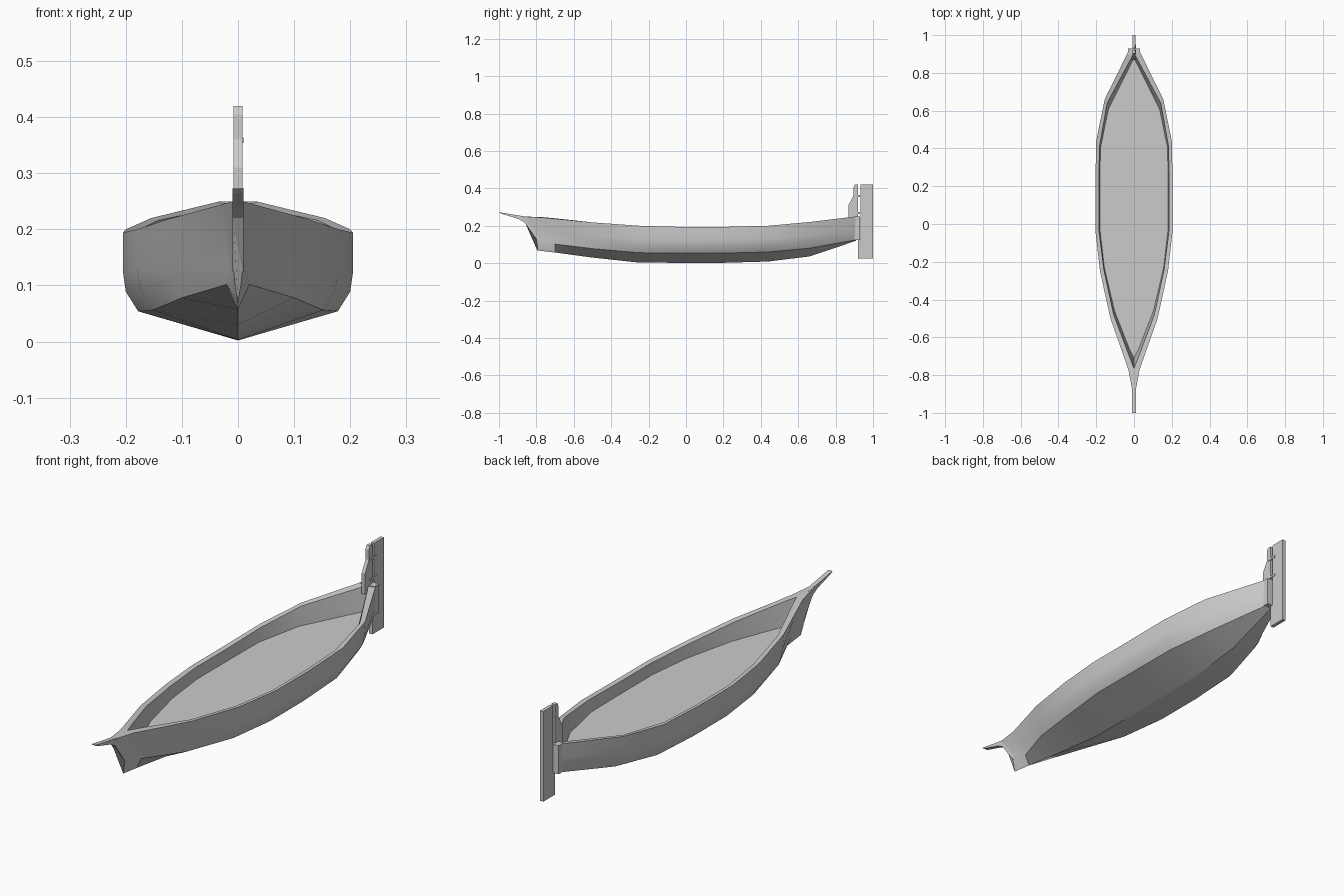
import bpy, bmesh, math

cube = bpy.data.objects.get("Cube")
if cube:
    bpy.data.objects.remove(cube)

grey = bpy.data.materials.new("plain_grey")
grey.use_nodes = True
COLOR = (0.6, 0.6, 0.6, 1)
grey.diffuse_color = COLOR
grey.node_tree.nodes["Principled BSDF"].inputs["Base Color"].default_value = COLOR


def finish(name, bm, smooth=False):
    bmesh.ops.recalc_face_normals(bm, faces=bm.faces)
    mesh = bpy.data.meshes.new(name)
    bm.to_mesh(mesh)
    bm.free()
    mesh.materials.append(grey)
    obj = bpy.data.objects.new(name, mesh)
    bpy.context.collection.objects.link(obj)
    if smooth:
        bpy.ops.object.select_all(action='DESELECT')
        obj.select_set(True)
        bpy.context.view_layer.objects.active = obj
        bpy.ops.object.shade_smooth_by_angle(angle=math.radians(28))
    return obj


def plate(name, profile, half, x=0):
    """Extrude a (y, z) side profile across x."""
    bm = bmesh.new()
    face = bm.faces.new([bm.verts.new((x - half, y, z)) for y, z in profile])
    out = bmesh.ops.extrude_face_region(bm, geom=[face])
    for v in out["geom"]:
        if isinstance(v, bmesh.types.BMVert):
            v.co.x = x + half
    return finish(name, bm)


def rect(y0, y1, z0, z1):
    return [(y0, z0), (y1, z0), (y1, z1), (y0, z1)]


# Hull stations: y, rake, sheer x, sheer z, mid x, bilge x, chine x, chine z,
# keel z, inner rim x, inner rim y, floor x, floor y
FLOOR_Z = 0.14
stations = [
    (-.795, .08, .01, .25, .01, .009, .005, .10, .068, 0, -.765, 0, -.71),
    (-.70, .07, .03, .244, .022, .018, .02, .102, .057, .025, -.70, .025, -.66),
    (-.50, 0, .125, .218, .118, .112, .10, .078, .03, .108, -.48, .103, -.46),
    (-.25, 0, .18, .2, .18, .173, .152, .056, .003, .16, -.24, .157, -.23),
    (-.03, 0, .205, .194, .205, .2, .178, .054, .002, .186, -.03, .18, -.03),
    (.20, 0, .205, .194, .205, .2, .178, .054, .002, .186, .2, .18, .2),
    (.44, 0, .2, .2, .2, .194, .17, .06, .009, .183, .41, .178, .4),
    (.66, 0, .155, .22, .15, .142, .12, .08, .036, .142, .64, .135, .61),
    (.91, 0, .032, .25, .03, .03, .028, .125, .12, 0, .905, 0, .88),
]


def section(y, rake, sx, sz, mx, bx, cx, cz, kz, ix, iy, fx, fy):
    half = [(fx, fy, FLOOR_Z), (ix, iy, sz - .004)]
    for x, t in ((sx, 1), (mx, .5), (bx, .25), (cx, 0)):
        half.append((x, y - rake * t * t, cz + (sz - cz) * t))
    left = [(-x, yy, z) for x, yy, z in reversed(half)]
    return half + [(0, y, kz)] + left


bm = bmesh.new()
rings = [[bm.verts.new(p) for p in section(*s)] for s in stations]
n = len(rings[0])
for a, b in zip(rings, rings[1:]):
    for i in range(n):
        j = (i + 1) % n
        bm.faces.new((a[i], a[j], b[j], b[i]))
# Close the stem and the stern
for ring in (rings[0], rings[-1]):
    bm.faces.new(ring[2:n - 2])
    bm.faces.new((ring[1], ring[2], ring[n - 3]))
bmesh.ops.remove_doubles(bm, verts=bm.verts, dist=.0005)
finish("hull", bm, smooth=True)

# Curved beak running forward from the stem
plate("stem_beak", [(-1, .273), (-.99, .265), (-.9, .238), (-.865, .22),
                    (-.84, .185), (-.815, .15), (-.795, .125), (-.76, .125),
                    (-.76, .244), (-.86, .25), (-.92, .259)], .01)

# Stern block, raised sternpost and rudder
plate("stern_block", rect(.895, .93, .125, .25), .033)
plate("sternpost", [(.868, .22), (.868, .31), (.895, .36), (.895, .405),
                    (.903, .42), (.92, .42), (.92, .22)], .008)
plate("rudder", [(.92, .025), (1, .025), (1, .42), (.932, .42),
                 (.932, .125), (.92, .125)], .008)

# Rudder hinges
for k, z in enumerate((.27, .36)):
    plate(f"rudder_hinge_{k + 1}", rect(.90, .95, z - .006, z + .004), .004, x=.006)
